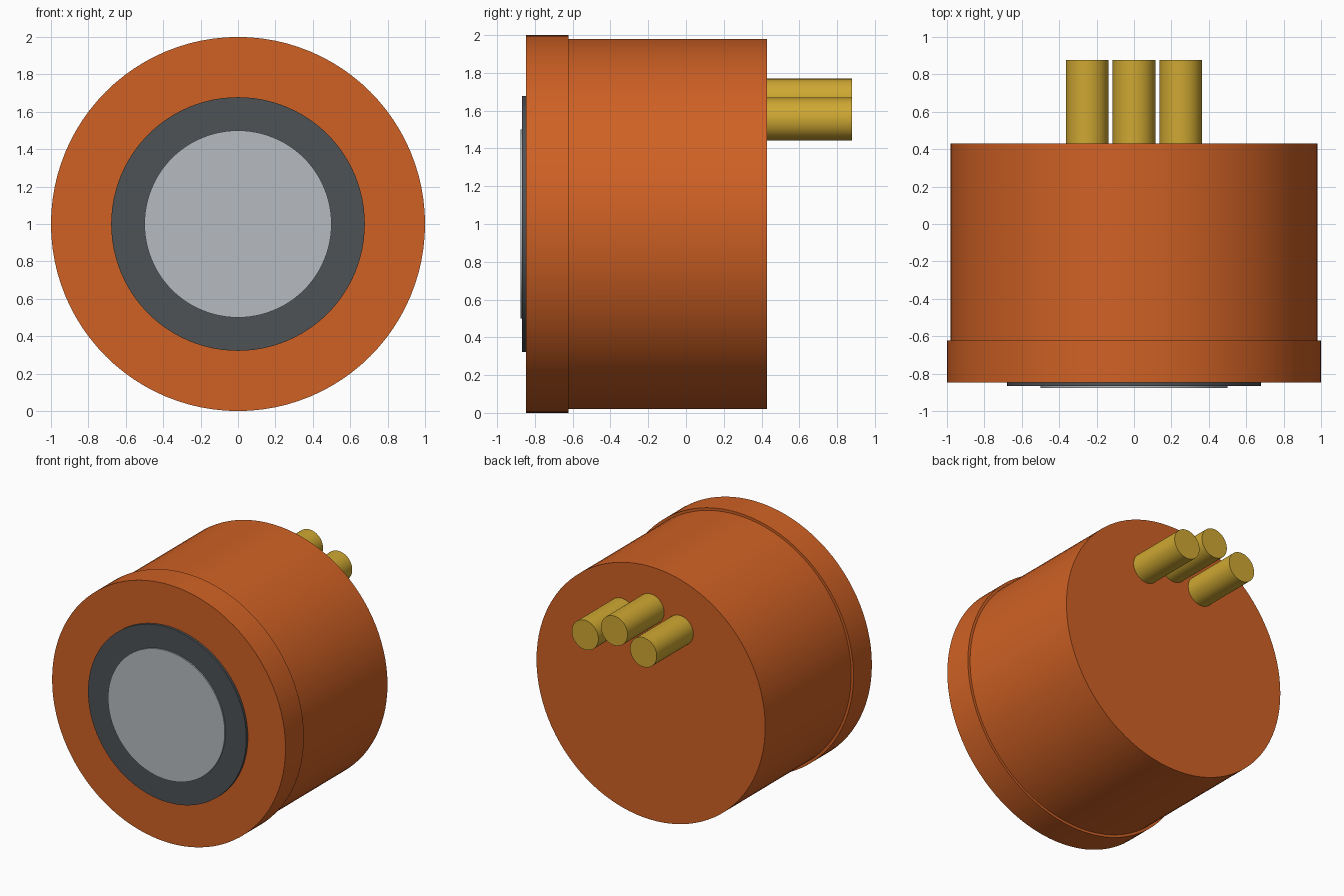
import bpy
import math

cube = bpy.data.objects.get("Cube")
if cube:
    bpy.data.objects.remove(cube, do_unlink=True)


def make_material(name, rgb):
    mat = bpy.data.materials.new(name)
    mat.use_nodes = True
    colour = (*rgb, 1.0)
    mat.diffuse_color = colour
    mat.node_tree.nodes["Principled BSDF"].inputs["Base Color"].default_value = colour
    return mat


orange = make_material("orange_housing", (0.63, 0.12, 0.018))
charcoal = make_material("charcoal_ring", (0.075, 0.084, 0.093))
silver = make_material("silver_face", (0.47, 0.50, 0.53))
brass = make_material("brass_pins", (0.62, 0.39, 0.032))


def disc(name, radius, front, back, mat, x=0.0, z=1.0, sides=96):
    """Cylinder along y from front to back."""
    bpy.ops.mesh.primitive_cylinder_add(
        vertices=sides, radius=radius, depth=back - front,
        location=(x, (front + back) / 2, z), rotation=(math.pi / 2, 0, 0))
    obj = bpy.context.object
    obj.name = name
    obj.data.materials.append(mat)
    bpy.ops.object.transform_apply(location=False, rotation=True, scale=True)
    bpy.ops.object.shade_smooth_by_angle(angle=math.radians(30))
    return obj


# Housing: wide front flange and slightly narrower body
disc("front_flange", 1.0, -0.847, -0.622, orange)
disc("housing_body", 0.98, -0.622, 0.43, orange)

# Sensing face: dark ring with a raised light disc
disc("face_ring", 0.678, -0.867, -0.847, charcoal)
disc("face_disc", 0.5, -0.877, -0.867, silver)

# Three rear contact pins, the middle one set higher
for name, x, z in (("right_pin", -0.25, 1.555),
                   ("middle_pin", 0.0, 1.655),
                   ("left_pin", 0.25, 1.555)):
    disc(name, 0.114, 0.43, 0.878, brass, x, z, 48)
